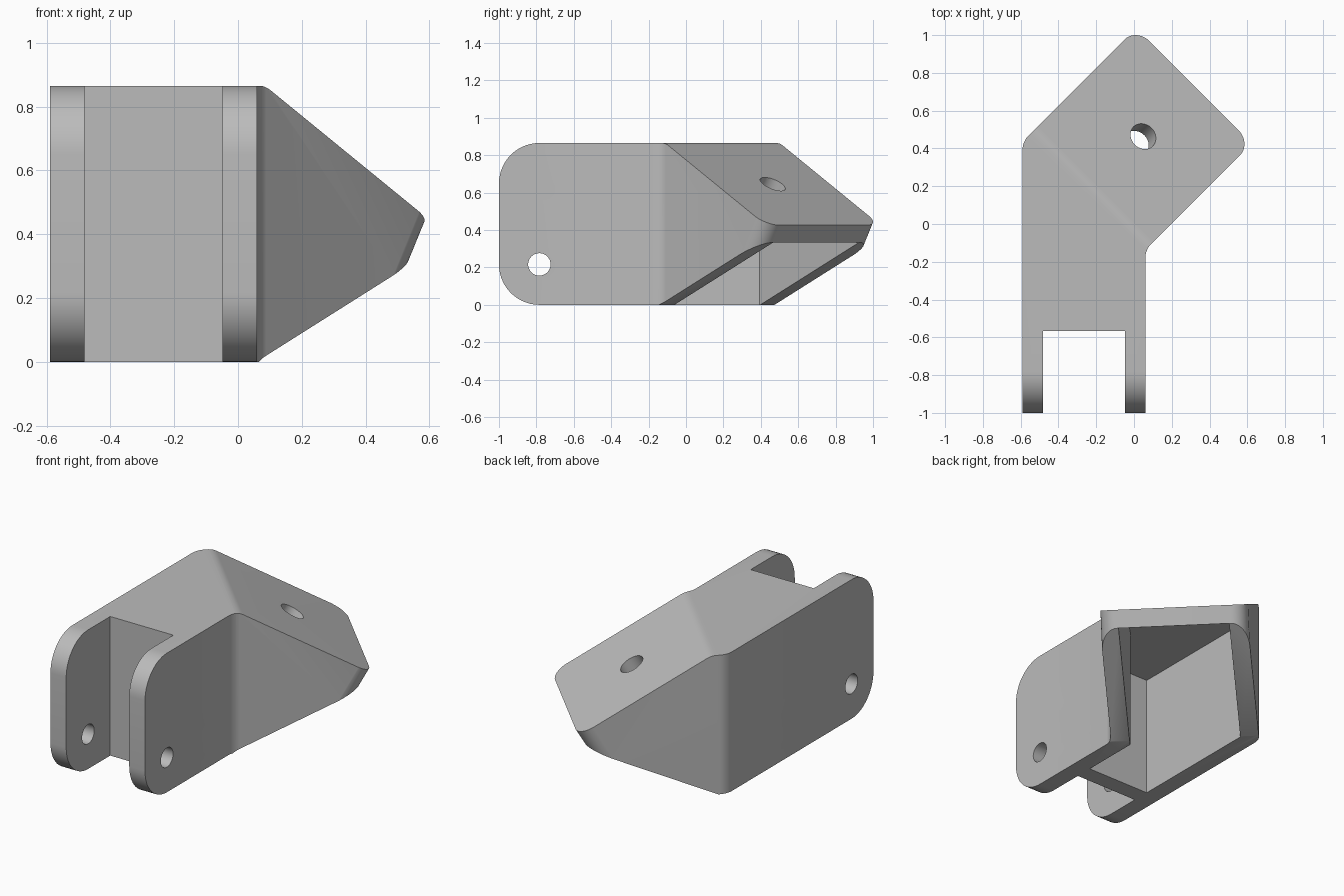
import bpy, bmesh, math
from mathutils import Matrix, Vector

if "Cube" in bpy.data.objects:
    bpy.data.objects.remove(bpy.data.objects["Cube"])

T = 0.108            # wall thickness
H = 0.865            # body height
W = 0.4325           # half width of the angled head
L = 0.878            # length of the sloped plate
R = 0.10             # rounding of the plate corners
A = math.radians(30)  # slope of the plate

# Frames: the head is turned 45 degrees, the plate is also tilted down
HEAD = Matrix.Translation((-0.22, 0.195, 0)) @ Matrix.Rotation(math.pi / 4, 4, 'Z')
SIDE = HEAD @ Matrix.Rotation(math.pi / 2, 4, 'X')
PLATE = HEAD @ Matrix.Translation((0, 0, H)) @ Matrix.Rotation(A, 4, 'Y')

grey = bpy.data.materials.new("grey")
grey.diffuse_color = (0.5, 0.5, 0.5, 1)
grey.use_nodes = True
grey.node_tree.nodes["Principled BSDF"].inputs["Base Color"].default_value = grey.diffuse_color


def prism(name, points, lo, hi, matrix=Matrix(), edit=None):
    """Extrude a flat outline from lo to hi and place it with a matrix."""
    bm = bmesh.new()
    base = bm.faces.new([bm.verts.new((x, y, lo)) for x, y in points])
    ext = bmesh.ops.extrude_face_region(bm, geom=[base])
    top = [v for v in ext["geom"] if isinstance(v, bmesh.types.BMVert)]
    bmesh.ops.translate(bm, vec=(0, 0, hi - lo), verts=top)
    if edit:
        edit(bm)
    bm.transform(matrix)
    bmesh.ops.recalc_face_normals(bm, faces=bm.faces)
    mesh = bpy.data.meshes.new(name)
    bm.to_mesh(mesh)
    bm.free()
    ob = bpy.data.objects.new(name, mesh)
    bpy.context.collection.objects.link(ob)
    return ob


def circle(x, y, r, n=40):
    return [(x + r * math.cos(2 * math.pi * i / n), y + r * math.sin(2 * math.pi * i / n))
            for i in range(n)]


def round_body(bm):
    """Round the prong ends and soften the two bends in the side walls."""
    def bevel(test, size, seg):
        edges = [e for e in bm.edges if test(e.verts[0].co, e.verts[1].co)]
        bmesh.ops.bevel(bm, geom=edges, offset=size, segments=seg,
                        profile=0.5, affect='EDGES')
    bevel(lambda a, b: abs(a.z - b.z) > 0.1 and -0.3 < a.y < 0.6, 0.04, 6)
    bevel(lambda a, b: a.y < -0.99 and b.y < -0.99 and abs(a.x - b.x) > 0.1, 0.216, 14)


def slope_cavity(bm):
    """Cut the cavity roof parallel to the sloped plate."""
    normal = PLATE.to_3x3() @ Vector((0, 0, 1))
    point = PLATE @ Vector((0, 0, -T))
    res = bmesh.ops.bisect_plane(bm, geom=bm.verts[:] + bm.edges[:] + bm.faces[:],
                                 plane_co=point, plane_no=normal, clear_outer=True)
    rim = [e for e in res["geom_cut"] if isinstance(e, bmesh.types.BMEdge)]
    bmesh.ops.holes_fill(bm, edges=rim, sides=0)


# Solid body with the angled head
bracket = prism("bracket", [(-0.59, -1), (0.06, -1), (0.06, -0.136), (0.934, 0.738),
                            (0.3225, 1.3495), (-0.59, 0.437)], 0, H, edit=round_body)
cutters = []

# Sloped top with a soft fold
k, r = 0.027, 0.1
fold = [(-k + r * math.sin(a), H - r * (1 - math.cos(a)))
        for a in [A * i / 6 for i in range(7)]]
fold[0] = (-k - 0.003, H + 0.001)
cutters.append(prism("top_cutter", fold + [(1.6, H - 1.6 * math.tan(A)), (1.6, 1.5),
                                           (-k - 0.003, 1.5)], -1.5, 1.5, SIDE))

# Slanted underside of the head walls
cutters.append(prism("underside_cutter", [(-0.263, -0.1), (1.406, 0.645), (1.406, -0.1)],
                     -1.5, 1.5, SIDE))

# Square end of the plate with rounded corners
arc = [(L - R + R * math.sin(a), W - R + R * math.cos(a))
       for a in [math.pi / 2 * i / 10 for i in range(11)]]
arc[0] = (L - R, W + 0.001)
end = [(L - R, W + 0.3)] + arc
end += [(x, -y) for x, y in reversed(end)]
end += [(L + 0.8, -W - 0.3), (L + 0.8, W + 0.3)]
cutters.append(prism("end_cutter", end, -0.6, 0.5, PLATE))

# Hollow inside, open below and at the end of the head
cutters.append(prism("cavity_cutter", [(-0.482, -0.459), (-0.048, -0.459), (-0.048, -0.091),
                                       (0.952, 0.909), (0.352, 1.226), (-0.482, 0.392)][:4]
                     + [(0.518, 1.392), (-0.482, 0.392)], -0.1, H - T, edit=slope_cavity))

# Slot between the prongs
cutters.append(prism("slot_cutter", [(-0.482, -1.2), (-0.048, -1.2),
                                     (-0.048, -0.567), (-0.482, -0.567)], -0.2, 1.1))

# Two holes across the prongs and one through the plate
across = Matrix.Rotation(math.pi / 2, 4, 'Z') @ Matrix.Rotation(math.pi / 2, 4, 'X')
for z in (0.216, 0.649):
    cutters.append(prism("prong_hole_cutter", circle(-0.784, z, 0.06), -0.9, 0.4, across))
cutters.append(prism("plate_hole_cutter", circle(L / 2, 0, 0.072), -0.25, 0.2, PLATE))

# Apply every cut, then remove the cutters
bpy.context.view_layer.objects.active = bracket
bracket.select_set(True)
for cutter in cutters:
    cutter.hide_render = True
    mod = bracket.modifiers.new("cut", 'BOOLEAN')
    mod.operation = 'DIFFERENCE'
    mod.solver = 'EXACT'
    mod.object = cutter
    bpy.ops.object.modifier_apply(modifier=mod.name)
    bpy.data.objects.remove(cutter)

bracket.data.materials.clear()
bracket.data.materials.append(grey)
bpy.ops.object.shade_smooth_by_angle(angle=math.radians(25))
